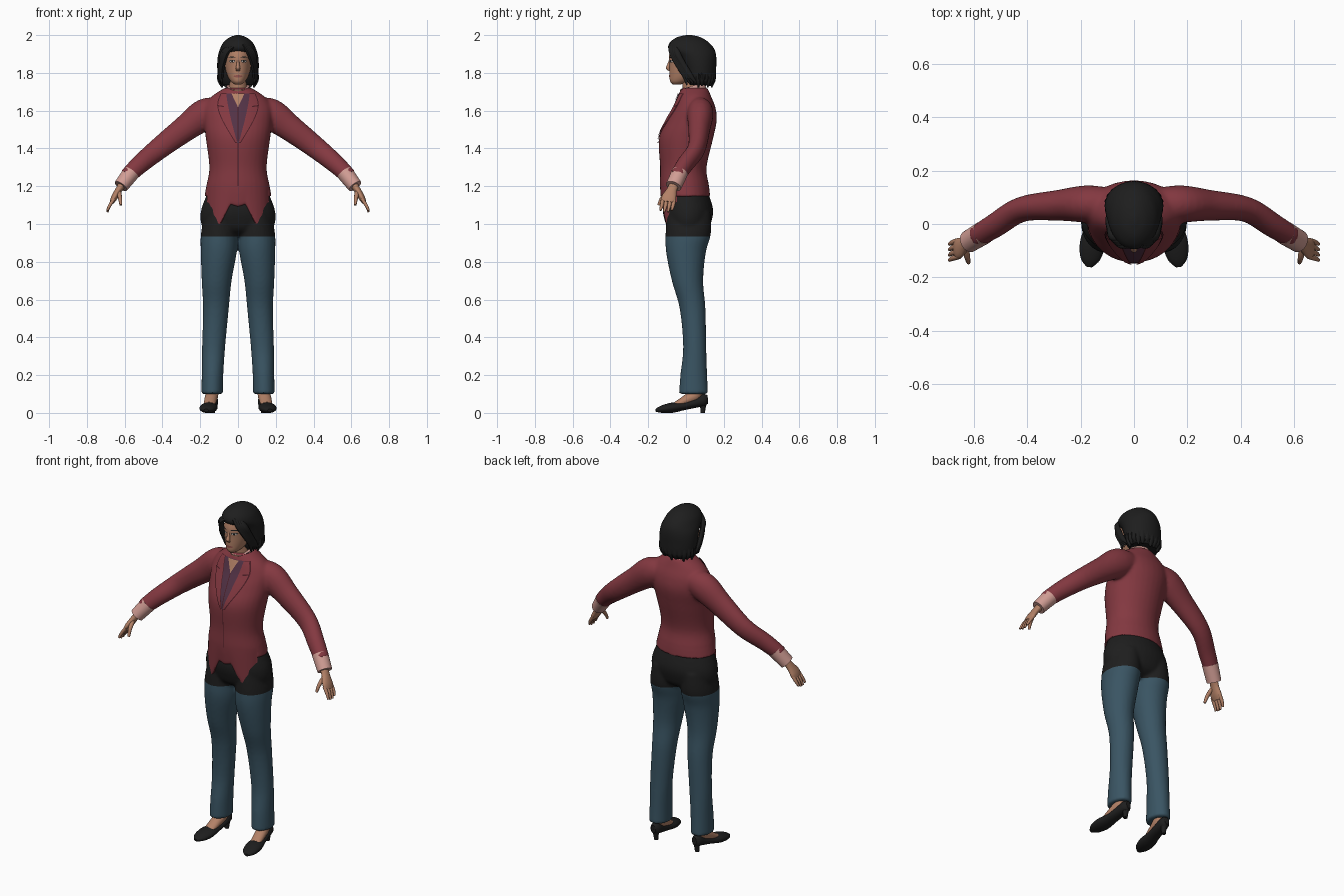
import bpy, bmesh, math
from mathutils import Vector
from mathutils.bvhtree import BVHTree

old = bpy.data.objects.get("Cube")
if old:
    bpy.data.objects.remove(old, do_unlink=True)


def material(name, *rgb):
    m = bpy.data.materials.new(name)
    m.use_nodes = True
    m.diffuse_color = (*rgb, 1)
    m.node_tree.nodes["Principled BSDF"].inputs["Base Color"].default_value = (*rgb, 1)
    return m


RED = material("jacket red", .23, .04, .052)
SEAM = material("seam dark red", .07, .012, .018)
TEAL = material("trouser teal", .042, .09, .125)
BLACK = material("soft black", .013, .013, .013)
SKIN = material("skin", .45, .22, .135)
PINK = material("cuff pink", .64, .34, .3)
PURPLE = material("shirt purple", .085, .032, .06)
LIPS = material("lips", .3, .09, .075)
WHITE = material("eye white", .55, .5, .47)
made = []


def finish(bm, name, mat, closed=True):
    if closed:
        bmesh.ops.recalc_face_normals(bm, faces=bm.faces)
    mesh = bpy.data.meshes.new(name)
    bm.to_mesh(mesh)
    bm.free()
    mesh.materials.append(mat)
    ob = bpy.data.objects.new(name, mesh)
    bpy.context.collection.objects.link(ob)
    made.append(ob)
    return ob


def spline(rows, steps=5):
    # smooth interpolation through every section
    rows = [tuple(r) for r in rows]
    out = []
    for i in range(len(rows) - 1):
        a, b, c, d = rows[max(i - 1, 0)], rows[i], rows[i + 1], rows[min(i + 2, len(rows) - 1)]
        for k in range(steps):
            t = k / steps
            out.append([q + t / 2 * (r - p + t * (2 * p - 5 * q + 4 * r - s + t * (3 * (q - r) + s - p)))
                        for p, q, r, s in zip(a, b, c, d)])
    return out + [list(rows[-1])]


def loft(name, rows, mat, ref=None, n=32, side=1):
    # sections are x, y, z, radius, radius; level unless a reference axis is given
    path = spline(rows)
    pts = [Vector((side * p[0], p[1], p[2])) for p in path]
    bm = bmesh.new()
    rings = []
    for i, p in enumerate(path):
        u, v = Vector((1, 0, 0)), Vector((0, 1, 0))
        if ref:
            t = (pts[min(i + 1, len(pts) - 1)] - pts[max(i - 1, 0)]).normalized()
            u = Vector(ref)
            u = (u - t * u.dot(t)).normalized()
            v = t.cross(u)
        ang = [math.tau * k / n for k in range(n)]
        rings.append([bm.verts.new(pts[i] + u * max(p[3], .001) * math.cos(a) + v * max(p[4], .001) * math.sin(a))
                      for a in ang])
    for lo, hi in zip(rings, rings[1:]):
        for k in range(n):
            bm.faces.new((lo[k], lo[k - 1], hi[k - 1], hi[k]))
    bm.faces.new(rings[0])
    bm.faces.new(rings[-1])
    return finish(bm, name, mat)


def join(name, parts):
    bpy.ops.object.select_all(action='DESELECT')
    for p in parts:
        p.select_set(True)
    for p in parts[1:]:
        made.remove(p)
    bpy.context.view_layer.objects.active = parts[0]
    bpy.ops.object.join()
    parts[0].name = name
    return parts[0]


def fuse(name, parts, voxel=.009, rounds=5):
    # blend overlapping lofts into one continuous skin
    mat = parts[0].data.materials[0]
    ob = join(name, parts)
    rm = ob.modifiers.new("blend", 'REMESH')
    rm.mode, rm.voxel_size = 'VOXEL', voxel
    sm = ob.modifiers.new("soften", 'SMOOTH')
    sm.factor, sm.iterations = .5, rounds
    bpy.ops.object.convert(target='MESH')
    ob.data.materials.clear()
    ob.data.materials.append(mat)
    return ob


def tree(ob):
    return BVHTree.FromPolygons([v.co for v in ob.data.vertices], [p.vertices for p in ob.data.polygons])


def patch(name, left, right, target, mat, lift=.004, cols=8):
    # thin plate laid on the front of a target between two (x, z) edges
    bm = bmesh.new()
    grid = []
    for a, b in zip(spline(left), spline(right)):
        row = []
        for k in range(cols + 1):
            f = k / cols
            x, z = a[0] + (b[0] - a[0]) * f, a[1] + (b[1] - a[1]) * f
            hit = target.ray_cast(Vector((x, -1, z)), Vector((0, 1, 0)))[0]
            if hit is None:
                hit = target.find_nearest(Vector((x, -.05, z)))[0]
            row.append(bm.verts.new((x, hit.y - lift, z)))
        grid.append(row)
    for lo, hi in zip(grid, grid[1:]):
        for k in range(cols):
            bm.faces.new((lo[k], lo[k + 1], hi[k + 1], hi[k]))
    return finish(bm, name, mat, False)


def flip(edge):
    return [(-x, z) for x, z in edge]


SIDES = (("left", 1), ("right", -1))
X, Y = (1, 0, 0), (0, 1, 0)

# Jacket: torso and both sleeves blended together
torso = [(0, 0, 1.12, .178, .128), (0, -.008, 1.2, .168, .13), (0, -.014, 1.3, .152, .123),
         (0, 0, 1.45, .17, .143), (0, .03, 1.55, .182, .133), (0, .045, 1.62, .18, .11),
         (0, .045, 1.675, .14, .088), (0, .045, 1.72, .072, .07)]
sleeve = [(.07, .07, 1.61, .06, .055), (.17, .075, 1.583, .07, .083), (.28, .07, 1.505, .058, .07),
          (.42, .055, 1.398, .047, .058), (.52, -.005, 1.315, .045, .05), (.59, -.048, 1.248, .041, .043)]
jacket = fuse("jacket", [loft("torso", torso, RED)] +
              [loft("sleeve", sleeve, RED, Y, side=s) for _, s in SIDES])
for v in jacket.data.vertices:
    # curved hem with a cutaway at the front
    x, y, z = v.co
    if abs(x) < .25 and z < 1.2:
        hem = min(1.18 - 2 * abs(x), 1.09 + .3 * abs(x)) if y < -.05 else 1.145
        v.co.z += (hem - 1.12) * min((1.2 - z) / .08, 1)
cloth = tree(jacket)

# Shirt front, open neck, lapels and front seam
opening = [(.004, 1.43), (.036, 1.55), (.055, 1.64), (.062, 1.69)]
outer = [(.01, 1.43), (.08, 1.55), (.105, 1.63), (.088, 1.69)]
border = [(x + .005, z) for x, z in outer]
throat = [(.001, 1.62), (.02, 1.66), (.034, 1.69)]
patch("shirt_front", flip(opening), opening, cloth, PURPLE)
patch("open_neck", flip(throat), throat, cloth, SKIN, .008)
for label, s in SIDES:
    for part, edge, mat, lift in (("lapel_edge", border, SEAM, .004), ("lapel", outer, RED, .009)):
        pair = (opening, edge) if s > 0 else (flip(edge), flip(opening))
        patch(label + "_" + part, *pair, cloth, mat, lift)
    notch = [(s * .075, 1.625), (s * .108, 1.63)]
    under = [(x, z - .006) for x, z in notch]
    bm_pair = ([under[0], notch[0]], [under[1], notch[1]])
    patch(label + "_lapel_notch", *(bm_pair if s > 0 else bm_pair[::-1]), cloth, SEAM, .011)
seam = [(.002, 1.2), (.002, 1.43)]
patch("front_seam", flip(seam), seam, cloth, SEAM, .002, 2)
patch("shirt_placket", flip([(.002, 1.44), (.002, 1.62)]), [(.002, 1.44), (.002, 1.62)], cloth, SEAM, .006, 2)

# Collar: pale at the back, purple at the sides, open at the throat
collar = loft("collar", [(0, .048, 1.675, .078, .078), (0, .038, 1.705, .067, .07), (0, .03, 1.73, .06, .066)],
              PINK, X)
collar.data.materials.append(PURPLE)
collar.data.materials.append(SKIN)
for p in collar.data.polygons:
    if p.center.y < .02:
        p.material_index = 2 if abs(p.center.x) < .03 else 1

# Trousers: hips and both legs, black above the thigh line
hips = [(0, .01, .935, .08, .05), (0, .012, .965, .17, .1), (0, .012, 1.01, .197, .122),
        (0, .01, 1.08, .194, .133), (0, .003, 1.18, .155, .11)]
leg = [(.137, .04, .1, .057, .077), (.135, .041, .2, .057, .071), (.129, .046, .35, .061, .061),
       (.117, .035, .55, .068, .068), (.113, .008, .7, .079, .083), (.102, 0, .85, .095, .105),
       (.1, .012, .95, .096, .12), (.095, .015, 1.06, .08, .115)]
trousers = fuse("trousers", [loft("hips", hips, TEAL)] + [loft("leg", leg, TEAL, side=s) for _, s in SIDES], .009, 3)
trousers.data.materials.append(BLACK)
bm = bmesh.new()
bm.from_mesh(trousers.data)
bmesh.ops.bisect_plane(bm, geom=bm.verts[:] + bm.edges[:] + bm.faces[:], plane_co=(0, 0, .935), plane_no=(0, 0, 1))
for f in bm.faces:
    f.material_index = int(f.calc_center_median().z > .935)
bm.to_mesh(trousers.data)
bm.free()

# Cuffs, hands, feet and heeled shoes
for label, s in SIDES:
    loft(label + "_cuff", [(.565, -.033, 1.272, .044, .045), (.62, -.066, 1.2, .042, .039)], PINK, Y, side=s)
    hand = [loft("palm", [(.605, -.058, 1.22, .026, .022), (.632, -.075, 1.18, .027, .018),
                          (.655, -.09, 1.14, .039, .017), (.668, -.095, 1.115, .034, .012)], SKIN, Y, side=s)]
    for i in range(4):
        y, drop = -.062 - .02 * i, .008 * abs(i - 1.5)
        hand.append(loft("finger", [(.655, y, 1.135, .01, .01), (.678, y - .006, 1.1, .01, .009),
                                    (.692, y - .014, 1.06 + drop, .006, .006)], SKIN, Y, 10, s))
    hand.append(loft("thumb", [(.632, -.085, 1.175, .013, .012), (.625, -.125, 1.14, .011, .011),
                               (.62, -.145, 1.1, .007, .007)], SKIN, X, 10, s))
    join(label + "_hand", hand)
    loft(label + "_foot", [(.137, .055, .16, .035, .035), (.138, .05, .1, .034, .036), (.145, .005, .07, .033, .028),
                           (.152, -.055, .042, .03, .016)], SKIN, X, side=s)
    shoe = [loft("upper", [(.135, .115, .07, .014, .022), (.136, .095, .068, .029, .032), (.14, .05, .053, .034, .026),
                           (.147, -.01, .037, .038, .022), (.156, -.075, .027, .047, .027),
                           (.164, -.13, .019, .037, .019), (.168, -.16, .013, .012, .008)], BLACK, X, side=s),
            loft("heel", [(.135, .092, .07, .026, .024), (.135, .09, .03, .015, .015), (.135, .088, 0, .012, .012)],
                 BLACK, side=s)]
    join(label + "_shoe", shoe)

# Neck, head and nose
loft("neck", [(0, .045, 1.66, .054, .06), (0, .035, 1.75, .047, .055), (0, .03, 1.82, .05, .06)], SKIN)
head = loft("head", [(0, -.05, 1.738, .016, .018), (0, -.03, 1.755, .038, .054), (0, 0, 1.79, .058, .087),
                     (0, .016, 1.84, .07, .104), (0, .02, 1.89, .073, .11), (0, .022, 1.94, .064, .094),
                     (0, .02, 1.975, .035, .05)], SKIN)
loft("nose", [(0, -.083, 1.872, .006, .006), (0, -.09, 1.845, .008, .009), (0, -.096, 1.825, .012, .011),
              (0, -.086, 1.81, .009, .006)], SKIN, n=16)
face = tree(head)


def oval(name, x, z, w, h, mat, lift):
    pts = [(w * math.sqrt(1 - t * t), z + h * t) for t in (-1, -.7, 0, .7, 1)]
    patch(name, [(x - a, b) for a, b in pts], [(x + a, b) for a, b in pts], face, mat, lift)


# Eyes, brows and mouth
for label, s in SIDES:
    oval(label + "_lash", s * .031, 1.862, .016, .0075, BLACK, .001)
    oval(label + "_eye", s * .031, 1.861, .013, .005, WHITE, .002)
    oval(label + "_iris", s * .031, 1.861, .005, .005, BLACK, .003)
    oval(label + "_brow", s * .032, 1.883, .019, .003, BLACK, .002)
oval("mouth", 0, 1.782, .023, .0065, LIPS, .002)

# Bobbed hair with swept locks and an uneven lower edge
hair = [loft("cap", [(0, .075, 1.735, .085, .062), (0, .075, 1.77, .104, .081), (0, .07, 1.83, .11, .09),
                     (0, .056, 1.885, .107, .104), (0, .029, 1.925, .096, .121), (0, .018, 1.96, .078, .104),
                     (0, .015, 1.988, .045, .064), (0, .015, 2, .01, .015)], BLACK)]
for _, s in SIDES:
    for i in range(4):
        d = .009 * i
        hair.append(loft("lock", [(.015 * s + .012, -.078 + d, 1.952 + d / 2, .012, .008),
                                  (s * (.052 + d), -.075 + d, 1.912, .016, .01),
                                  (s * (.077 + d / 2), -.045 + d, 1.85, .016, .012),
                                  (s * (.087 + d / 3), -.008 + d, 1.79, .015, .011),
                                  (s * (.084 + d / 3), .004 + 2 * d, 1.735 + d / 3, .003, .003)], BLACK, Y, 10))
for i in range(13):
    a = math.pi * (i - .5) / 11
    cx, cy = math.cos(a), math.sin(a)
    hair.append(loft("tip", [(.092 * cx, .075 + .07 * cy, 1.8, .018, .014), (.093 * cx, .075 + .069 * cy, 1.76, .017, .013),
                             (.085 * cx, .075 + .06 * cy, 1.722 + .008 * (i % 3), .004, .004)], BLACK, n=10))
join("hair", hair)

bpy.ops.object.select_all(action='DESELECT')
for ob in made:
    ob.select_set(True)
bpy.context.view_layer.objects.active = made[0]
bpy.ops.object.shade_smooth_by_angle(angle=math.radians(45))
